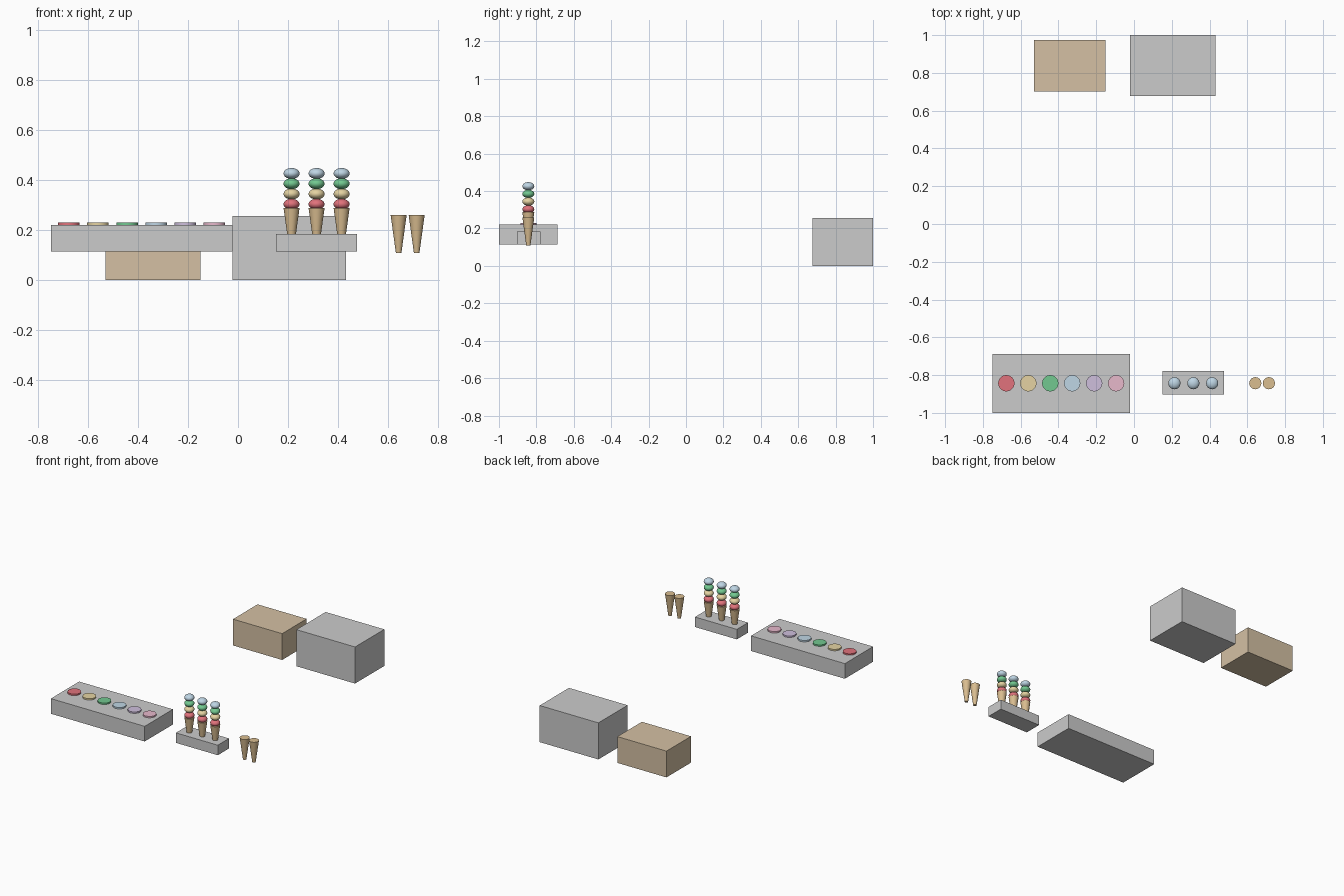
import bpy
import math

if "Cube" in bpy.data.objects:
    bpy.data.objects.remove(bpy.data.objects["Cube"])

COLOURS = {
    "red": (0.75, 0.17, 0.2), "yellow": (0.78, 0.65, 0.36), "green": (0.17, 0.58, 0.28),
    "blue": (0.52, 0.67, 0.78), "purple": (0.62, 0.52, 0.72), "pink": (0.8, 0.48, 0.6),
    "wafer": (0.7, 0.51, 0.28), "cardboard": (0.66, 0.53, 0.37),
}
MATERIALS = {}
for key, rgb in COLOURS.items():
    MATERIALS[key] = bpy.data.materials.new(key)
    MATERIALS[key].diffuse_color = (*rgb, 1)


def finish(name, colour=None, smooth=False):
    obj = bpy.context.object
    obj.name = name
    if colour:
        obj.data.materials.append(MATERIALS[colour])
    if smooth:
        bpy.ops.object.shade_smooth_by_angle(angle=math.radians(40))
    return obj


def box(name, x, y, z, colour=None):
    """Box spanning the (low, high) ranges x, y and z."""
    spans = (x, y, z)
    bpy.ops.mesh.primitive_cube_add(size=1, location=[(a + b) / 2 for a, b in spans])
    bpy.context.object.scale = [b - a for a, b in spans]
    bpy.ops.object.transform_apply(location=False, rotation=False, scale=True)
    return finish(name, colour)


def cone(name, x, z):
    bpy.ops.mesh.primitive_cone_add(vertices=32, radius1=0.011, radius2=0.032, depth=0.152,
                                    location=(x, ROW_Y, z + 0.076))
    return finish(name, "wafer", True)


def scoop(name, x, z, colour):
    bpy.ops.mesh.primitive_uv_sphere_add(segments=32, ring_count=16, radius=0.032,
                                         location=(x, ROW_Y, z))
    bpy.context.object.scale.z = 0.68
    bpy.ops.object.transform_apply(location=False, rotation=False, scale=True)
    return finish(name, colour, True)


ROW_Y = -0.843

# Storage boxes at the back
box("freezer_box", (-0.022, 0.432), (0.677, 1.0), (0, 0.256))
box("cardboard_box", (-0.53, -0.15), (0.702, 0.973), (0, 0.184), "cardboard")

# Flavour tray with six round tubs
box("flavour_tray", (-0.748, -0.022), (-1.0, -0.688), (0.114, 0.22))
for i, colour in enumerate(("red", "yellow", "green", "blue", "purple", "pink")):
    bpy.ops.mesh.primitive_cylinder_add(vertices=32, radius=0.043, depth=0.02,
                                        location=(-0.676 + 0.1163 * i, ROW_Y, 0.22))
    finish(f"flavour_tub_{colour}", colour, True)

# Holder with three stacked ice cream cones
box("cone_holder", (0.152, 0.476), (-0.903, -0.779), (0.114, 0.184))
for i in range(3):
    x = 0.214 + 0.1 * i
    cone(f"filled_cone_{i + 1}", x, 0.136)
    for j, colour in enumerate(("red", "yellow", "green", "blue")):
        scoop(f"scoop_{i + 1}_{colour}", x, 0.303 + 0.041 * j, colour)

# Two spare empty cones
for i in range(2):
    cone(f"spare_cone_{i + 1}", 0.642 + 0.072 * i, 0.108)

for m in bpy.data.materials:
    if m.users and not m.is_grease_pencil:
        m.use_nodes = True
        m.node_tree.nodes["Principled BSDF"].inputs["Base Color"].default_value = m.diffuse_color
